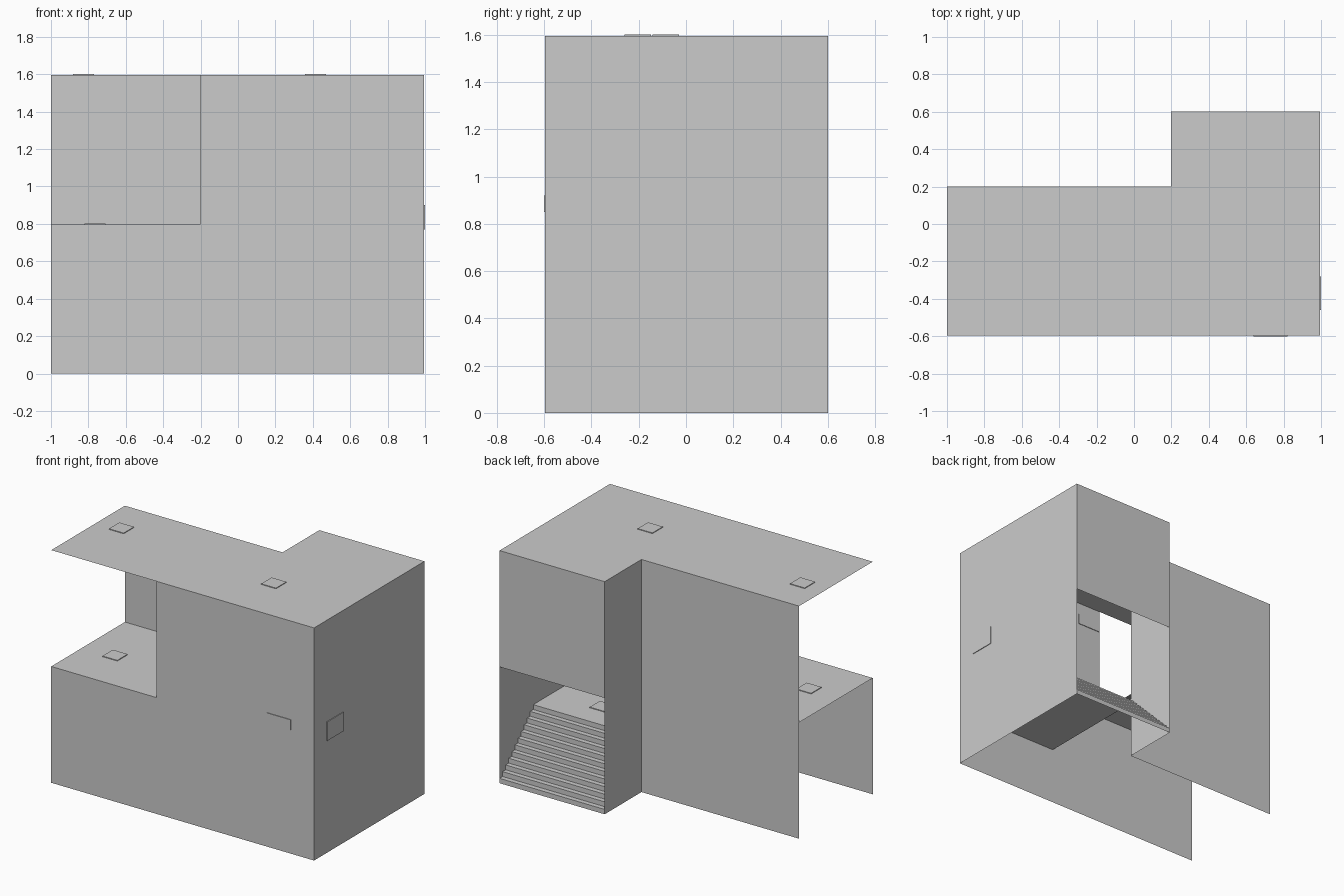
import bpy
import bmesh
from mathutils import Vector

cube = bpy.data.objects.get("Cube")
if cube:
    bpy.data.objects.remove(cube, do_unlink=True)

U = 0.399                      # building module
T = 0.005                      # marker plate thickness
X0, X1, X2, X3 = -1, -1 + 2 * U, -1 + 3 * U, -1 + 5 * U
Y2 = 0.6005
Y1, Y0 = Y2 - U, Y2 - 3 * U
H1, H2, TOP = U, 2 * U, 4 * U
STEPS = 12

grey = bpy.data.materials.new("plain_grey")
grey.use_nodes = True
colour = (0.6, 0.6, 0.6, 1)
grey.diffuse_color = colour
grey.node_tree.nodes["Principled BSDF"].inputs["Base Color"].default_value = colour


def finish(name, bm):
    mesh = bpy.data.meshes.new(name)
    bm.to_mesh(mesh)
    bm.free()
    mesh.materials.append(grey)
    obj = bpy.data.objects.new(name, mesh)
    bpy.context.collection.objects.link(obj)
    return obj


def sheet(name, outline, normal):
    """Thin flat panel from its outline, facing along normal."""
    bm = bmesh.new()
    face = bm.faces.new([bm.verts.new(p) for p in outline])
    face.normal_update()
    if face.normal.dot(Vector(normal)) < 0:
        face.normal_flip()
    return finish(name, bm)


def wall_y(name, y, xz, side):
    return sheet(name, [(x, y, z) for x, z in xz], (0, side, 0))


def wall_x(name, x, yz, side):
    return sheet(name, [(x, y, z) for y, z in yz], (side, 0, 0))


def level(name, z, xy):
    return sheet(name, [(x, y, z) for x, y in xy], (0, 0, 1))


def rect(a0, a1, b0, b1):
    return [(a0, b0), (a1, b0), (a1, b1), (a0, b1)]


def stairs(name, start, run, across):
    """Folded sheet of risers and treads, swept sideways."""
    start, run, across = Vector(start), Vector(run), Vector(across)
    rise = Vector((0, 0, U / STEPS))
    p, path = start, [start]
    for _ in range(STEPS):
        path.append(p + rise)
        p = p + rise + run / STEPS
        path.append(p)
    bm = bmesh.new()
    rows = [(bm.verts.new(q), bm.verts.new(q + across)) for q in path]
    for (a, b), (c, d) in zip(rows, rows[1:]):
        bm.faces.new((a, b, d, c))
    return finish(name, bm)


def plate(name, low, high):
    """Thin rectangular marker plate between two corners."""
    low, high = Vector(low), Vector(high)
    bm = bmesh.new()
    bmesh.ops.create_cube(bm, size=1)
    for v in bm.verts:
        v.co = (low + high) / 2 + v.co * (high - low)
    return finish(name, bm)


# Outer shell
wall_y("front_wall", Y0, [(X0, 0), (X3, 0), (X3, TOP), (X1, TOP), (X1, H2), (X0, H2)], -1)
wall_x("side_wall", X3, rect(Y0, Y2, 0, TOP), 1)
wall_y("wall_above_entrance", Y2, rect(X2, X3, H2, TOP), 1)
wall_x("entrance_side_wall", X2, rect(Y1, Y2, 0, TOP), -1)
wall_y("back_wall", Y1, rect(X0, X2, 0, TOP), 1)
level("roof", TOP, [(X0, Y0), (X3, Y0), (X3, Y2), (X2, Y2), (X2, Y1), (X0, Y1)])

# Floors and the two flights that turn a corner
level("landing", H1, rect(X2, X3, Y0, Y1))
level("upper_floor", H2, rect(X0, X1, Y0, Y1))
stairs("lower_stairs", (X3, Y2, 0), (0, -U, 0), (X2 - X3, 0, 0))
stairs("upper_stairs", (X2, Y0, H1), (-U, 0, 0), (0, Y1 - Y0, 0))

# Square marker plates on level surfaces
for name, x, y, z in (("roof_plate_far", -0.825, -0.085, TOP),
                      ("roof_plate_near", 0.415, -0.205, TOP),
                      ("upper_floor_plate", -0.765, -0.24, H2),
                      ("landing_plate", 0.625, 0.015, H1)):
    plate(name, (x - 0.056, y - 0.056, z - T / 2), (x + 0.056, y + 0.056, z + T))

# Marker plates on the walls
G = T / 10
plate("front_plate", (0.64, Y0 - T, 0.85), (0.82, Y0 - G, 0.92))
plate("side_plate", (X3 + G, -0.46, 0.77), (X3 + T, -0.28, 0.9))
plate("inner_front_plate", (X1 + G, Y0 + G, 1.44), (X1 + 0.18, Y0 + T, 1.51))
plate("inner_side_plate", (X3 - T, 0.18, 0.755), (X3 - G, 0.365, 0.88))
plate("inner_back_plate", (-0.3, Y1 - T, 1.14), (-0.19, Y1 - G, 1.25))
plate("inner_back_low_plate", (-0.28, Y1 - T, 0.745), (-0.1, Y1 - G, 0.817))
